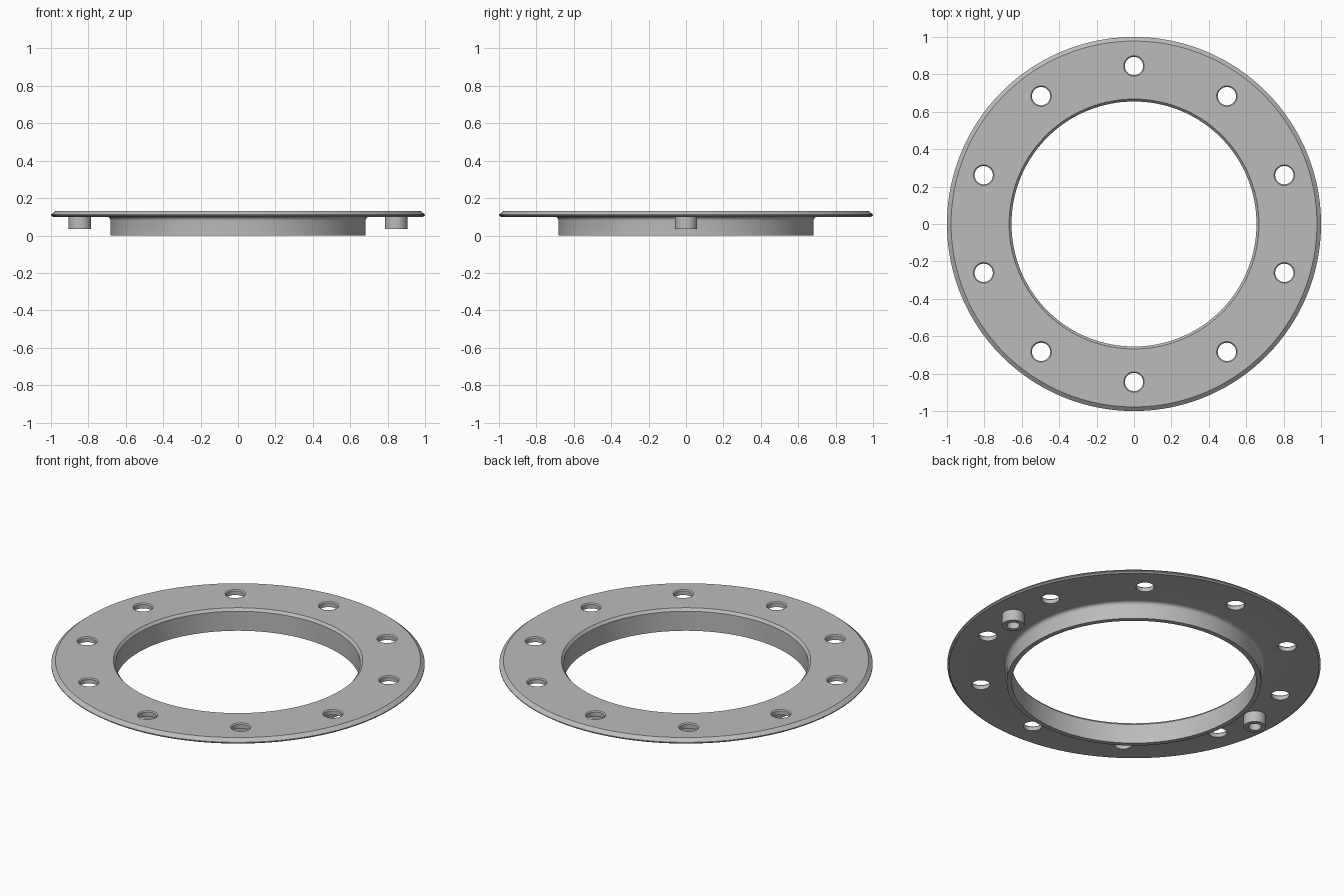
import bpy, bmesh, math
from math import pi, sin, cos

cube = bpy.data.objects.get("Cube")
if cube:
    bpy.data.objects.remove(cube, do_unlink=True)

grey = bpy.data.materials.new("plain_grey")
grey.use_nodes = True
colour = (0.5, 0.5, 0.5, 1)
grey.diffuse_color = colour
grey.node_tree.nodes["Principled BSDF"].inputs["Base Color"].default_value = colour


def lathe(name, profile, segments, centre=(0, 0)):
    """Revolve a closed (radius, z) profile about a vertical axis."""
    bm = bmesh.new()
    rings = []
    for i in range(segments):
        a = 2 * pi * i / segments
        rings.append([bm.verts.new((centre[0] + r * cos(a), centre[1] + r * sin(a), z))
                      for r, z in profile])
    n = len(profile)
    for i in range(segments):
        p, q = rings[i], rings[(i + 1) % segments]
        for j in range(n):
            k = (j + 1) % n
            bm.faces.new((p[j], q[j], q[k], p[k]))
    # Profiles touching the axis collapse to a solid
    bmesh.ops.remove_doubles(bm, verts=bm.verts, dist=1e-5)
    bmesh.ops.recalc_face_normals(bm, faces=bm.faces)
    mesh = bpy.data.meshes.new(name)
    bm.to_mesh(mesh)
    bm.free()
    mesh.materials.append(grey)
    obj = bpy.data.objects.new(name, mesh)
    bpy.context.collection.objects.link(obj)
    return obj


def smooth(obj):
    bpy.ops.object.select_all(action='DESELECT')
    obj.select_set(True)
    bpy.context.view_layer.objects.active = obj
    bpy.ops.object.shade_smooth_by_angle(angle=math.radians(25))


# Flange with chamfered rims, and a collar joined to it by a fillet
top, under = 0.13, 0.10
bore, collar, fillet = 0.655, 0.682, 0.02
curve = [(collar + fillet * (1 - cos(t)), under - fillet * (1 - sin(t)))
         for t in (pi / 2 * i / 5 for i in range(6))]
profile = [(bore, 0), (collar, 0)] + curve + [
    (0.99, under), (1, 0.107), (1, 0.112), (0.978, top), (0.668, top), (bore, 0.115)]
flange = lathe("flange_and_collar", profile, 160)

# Ten bolt holes with a slight countersink
for i in range(10):
    a = pi / 2 + i * pi / 5
    cutter = lathe("hole_cutter",
                   [(0, 0.05), (0.049, 0.05), (0.049, 0.124), (0.055, top), (0.055, 0.2), (0, 0.2)],
                   32, (0.845 * cos(a), 0.845 * sin(a)))
    cutter.hide_render = True
    mod = flange.modifiers.new("bolt_hole", 'BOOLEAN')
    mod.operation = 'DIFFERENCE'
    mod.solver = 'EXACT'
    mod.object = cutter
    bpy.ops.object.select_all(action='DESELECT')
    bpy.context.view_layer.objects.active = flange
    flange.select_set(True)
    bpy.ops.object.modifier_apply(modifier=mod.name)
    bpy.data.objects.remove(cutter, do_unlink=True)
smooth(flange)

# Hollow locating pegs under the flange
for side, x in (("left", 0.845), ("right", -0.845)):
    smooth(lathe(side + "_peg",
                 [(0.034, 0.035), (0.06, 0.035), (0.06, 0.105), (0.034, 0.105)], 40, (x, 0)))
